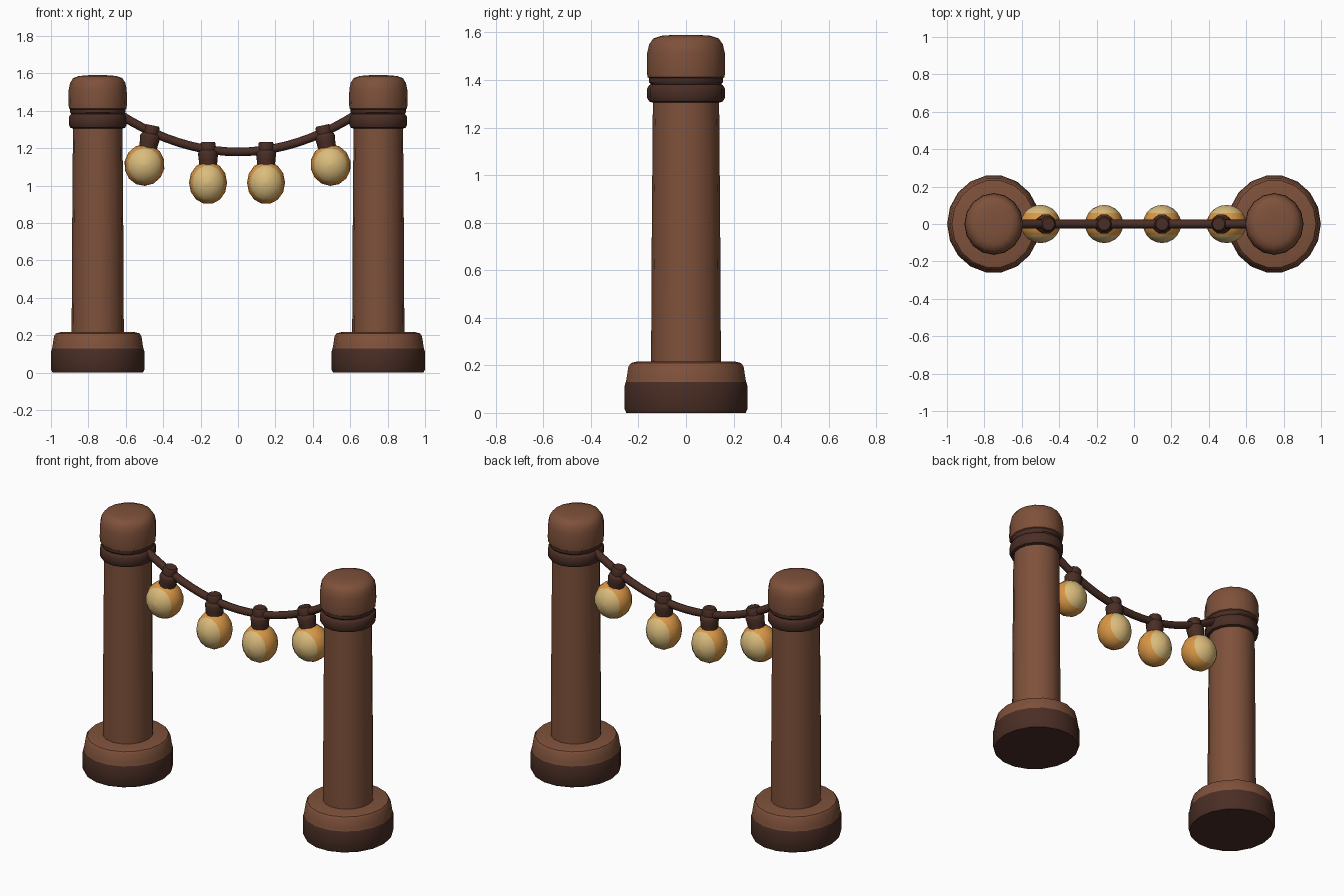
import bpy, math
from mathutils import Matrix, Vector

if "Cube" in bpy.data.objects:
    bpy.data.objects.remove(bpy.data.objects["Cube"])


def material(name, rgb):
    m = bpy.data.materials.new(name)
    m.diffuse_color = (*rgb, 1)
    m.use_nodes = True
    m.node_tree.nodes["Principled BSDF"].inputs["Base Color"].default_value = m.diffuse_color
    return m


BROWN = material("warm_brown", (0.21, 0.082, 0.043))
DARK = material("dark_brown", (0.068, 0.027, 0.018))
ORANGE = material("amber_orange", (0.70, 0.31, 0.06))
CREAM = material("glow_cream", (0.70, 0.50, 0.20))


def make(name, verts, faces, mats, angle=40):
    me = bpy.data.meshes.new(name)
    me.from_pydata(verts, [], faces)
    for m in mats:
        me.materials.append(m)
    ob = bpy.data.objects.new(name, me)
    bpy.context.collection.objects.link(ob)
    bpy.ops.object.select_all(action='DESELECT')
    ob.select_set(True)
    bpy.context.view_layer.objects.active = ob
    bpy.ops.object.shade_smooth_by_angle(angle=math.radians(angle))
    return ob


def lathe(name, profile, mats, sides=16, sx=1.0, matrix=Matrix(), angle=40):
    """Closed solid of revolution around z from (radius, z) points, bottom to top."""
    verts, faces = [], []
    for r, z in profile:
        for i in range(sides):
            a = 2 * math.pi * i / sides
            verts.append(matrix @ Vector((r * sx * math.cos(a), r * math.sin(a), z)))
    for k in range(len(profile) - 1):
        for i in range(sides):
            j = (i + 1) % sides
            faces.append((k * sides + i, k * sides + j, (k + 1) * sides + j, (k + 1) * sides + i))
    faces.append(tuple(reversed(range(sides))))
    top = (len(profile) - 1) * sides
    faces.append(tuple(range(top, top + sides)))
    return make(name, verts, faces, mats, angle)


# Two posts: base, shaft, collar, cap
for side, s in (("left", -1), ("right", 1)):
    at = Matrix.Translation((0.75 * s, 0, 0))
    base = lathe(side + "_base", [(0.255, 0), (0.262, 0.015), (0.262, 0.115), (0.257, 0.13),
                                  (0.254, 0.145), (0.246, 0.195), (0.235, 0.21), (0.205, 0.217)],
                 [DARK, BROWN], 18, 0.95, at)
    for p in base.data.polygons:
        p.material_index = 1 if p.center.z > 0.125 else 0
    lathe(side + "_shaft", [(0.147, 0.19), (0.144, 0.75), (0.139, 1.36)], [BROWN], 16, 0.95, at)
    lathe(side + "_collar", [(0.140, 1.305), (0.155, 1.31), (0.163, 1.325), (0.163, 1.365), (0.155, 1.378),
                             (0.148, 1.382), (0.155, 1.39), (0.155, 1.41), (0.140, 1.415)],
          [DARK], 16, 0.95, at)
    lathe(side + "_cap", [(0.150, 1.405), (0.162, 1.412), (0.165, 1.44), (0.163, 1.515), (0.155, 1.55),
                          (0.138, 1.575), (0.105, 1.586), (0.05, 1.59)], [BROWN], 16, 0.95, at, 50)


# Sagging cord
def cord_z(x):
    return 1.18 + 0.50 * x * x


SIDES, STEPS = 8, 20
verts, faces = [], []
for k in range(STEPS + 1):
    x = -0.64 + 1.28 * k / STEPS
    n = Vector((-1.0 * x, 0, 1)).normalized()
    for i in range(SIDES):
        a = 2 * math.pi * i / SIDES
        verts.append(Vector((x, 0, cord_z(x))) + 0.023 * (n * math.cos(a) + Vector((0, math.sin(a), 0))))
for k in range(STEPS):
    for i in range(SIDES):
        j = (i + 1) % SIDES
        faces.append((k * SIDES + i, (k + 1) * SIDES + i, (k + 1) * SIDES + j, k * SIDES + j))
faces += [tuple(range(SIDES)), tuple(reversed(range(STEPS * SIDES, (STEPS + 1) * SIDES)))]
make("cord", verts, faces, [DARK], 60)

# Four bulbs: x, z of bulb centre, half width, half height, tilt, socket top x, z
BULBS = [(-0.50, 1.11, 0.108, 0.112, 0.20), (-0.16, 1.015, 0.102, 0.115, 0.0),
         (0.15, 1.015, 0.102, 0.115, 0.0), (0.495, 1.11, 0.108, 0.112, -0.20)]
for n, (x, z, rx, rz, tilt) in enumerate(BULBS, 1):
    at = Matrix.Translation((x, 0, z)) @ Matrix.Rotation(tilt, 4, 'Y')
    h = rz
    lathe("bulb_socket_%d" % n, [(0.048, h - 0.025), (0.050, h + 0.01), (0.054, h + 0.04), (0.050, h + 0.052),
                                 (0.041, h + 0.06), (0.041, h + 0.095), (0.034, h + 0.104)],
          [DARK], 10, 1.0, at)
    # Poles lie along y, so the pale front and back discs follow the rings
    rings = [(math.sin(math.pi * k / 10), -math.cos(math.pi * k / 10)) for k in range(11)]
    rings[0], rings[-1] = (0.01, -1), (0.01, 1)
    shape = at @ Matrix.Diagonal((rx, 0.102, rz, 1)) @ Matrix.Rotation(math.pi / 2, 4, 'X')
    bulb = lathe("bulb_%d" % n, rings, [ORANGE, CREAM], 14, 1.0, shape, 80)
    for p in bulb.data.polygons:
        p.material_index = 1 if abs(p.center.y) > 0.102 * 0.59 else 0
